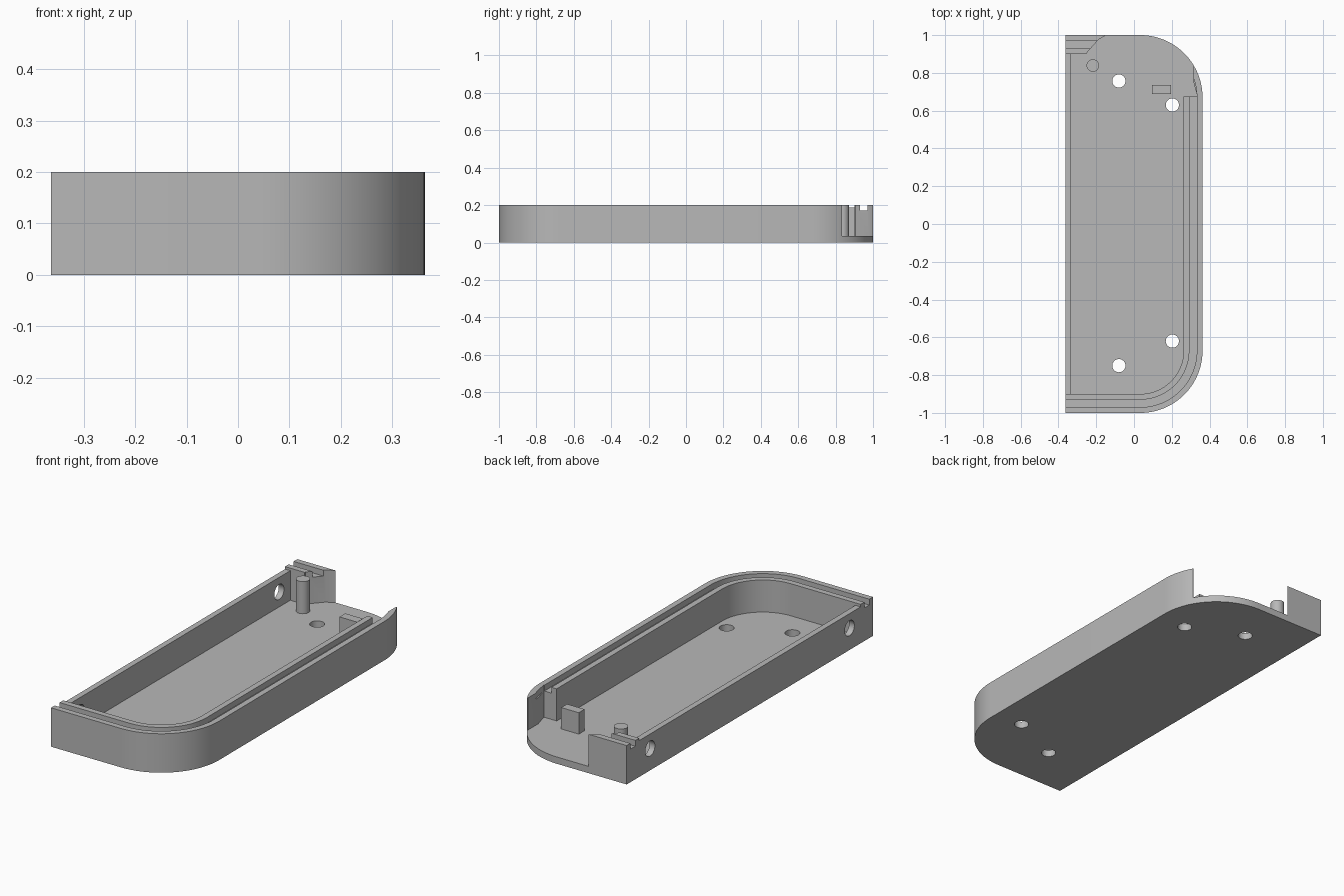
import bpy, bmesh, math
from mathutils import Matrix

cube = bpy.data.objects.get("Cube")
if cube:
    bpy.data.objects.remove(cube, do_unlink=True)

HALF_W, HALF_L, HEIGHT, FLOOR = 0.363, 1.0, 0.2, 0.035
RADIUS = 0.33
RIM, GROOVE_END, WALL = 0.03, 0.07, 0.1

plastic = bpy.data.materials.new("grey plastic")
plastic.use_nodes = True
plastic.diffuse_color = (0.48, 0.48, 0.48, 1)
plastic.node_tree.nodes["Principled BSDF"].inputs["Base Color"].default_value = (0.48, 0.48, 0.48, 1)


def make(name, bm):
    bmesh.ops.recalc_face_normals(bm, faces=bm.faces)
    mesh = bpy.data.meshes.new(name)
    bm.to_mesh(mesh)
    bm.free()
    mesh.materials.append(plastic)
    obj = bpy.data.objects.new(name, mesh)
    bpy.context.collection.objects.link(obj)
    return obj


def prism(name, points, z0, z1):
    bm = bmesh.new()
    face = bm.faces.new([bm.verts.new((x, y, z0)) for x, y in points])
    side = bmesh.ops.extrude_face_region(bm, geom=[face])["geom"]
    verts = [g for g in side if isinstance(g, bmesh.types.BMVert)]
    bmesh.ops.translate(bm, verts=verts, vec=(0, 0, z1 - z0))
    return make(name, bm)


def rect(x0, x1, y0, y1):
    return [(x0, y0), (x1, y0), (x1, y1), (x0, y1)]


def cylinder(name, center, radius, depth, along_x=False):
    bm = bmesh.new()
    turn = Matrix.Rotation(math.pi / 2, 4, "Y") if along_x else Matrix()
    bmesh.ops.create_cone(bm, cap_ends=True, segments=32, radius1=radius, radius2=radius,
                          depth=depth, matrix=Matrix.Translation(center) @ turn)
    return make(name, bm)


def outline(inset, left, steps=24):
    """Open D-shaped path, inset from the outer edge, starting and ending at x = left."""
    r = RADIUS - inset
    cx, cy = HALF_W - RADIUS, HALF_L - RADIUS
    arc = [(cx + r * math.sin(a), cy + r * math.cos(a))
           for a in (math.pi / 2 * i / steps for i in range(steps + 1))]
    back = [(left, HALF_L - inset)] + arc
    return [(x, -y) for x, y in back] + back[::-1]


def select_only(obj):
    bpy.ops.object.select_all(action="DESELECT")
    obj.select_set(True)
    bpy.context.view_layer.objects.active = obj


def cut(target, cutter):
    select_only(target)
    mod = target.modifiers.new("cut", "BOOLEAN")
    mod.operation, mod.solver, mod.object = "DIFFERENCE", "EXACT", cutter
    bpy.ops.object.modifier_apply(modifier=mod.name)
    bpy.data.objects.remove(cutter, do_unlink=True)


# Shell with its cavity, rim groove and lowered flat side wall
shell = prism("case_shell", outline(0, -HALF_W), 0, HEIGHT)
cut(shell, prism("cavity", outline(WALL, -HALF_W + RIM), FLOOR, 0.3))
cut(shell, prism("groove", outline(RIM, -0.5) + outline(GROOVE_END, -0.5)[::-1], 0.17, 0.3))
cut(shell, prism("side_drop", rect(-0.5, -0.3, -0.9, 0.9), 0.187, 0.3))

# Opening at the rounded back corner
opening = [(-0.251, 0.89), (-0.251, 0.905), (-0.188, 0.976), (-0.145, 1.001), (-0.145, 1.2),
           (0.6, 1.2), (0.6, 0.833), (0.315, 0.833), (0.315, 0.75), (0.336, 0.675), (0.1, 0.675)]
cut(shell, prism("opening", opening, FLOOR, 0.3))

# Screw holes in the floor, and round holes in the flat side
for x, y in ((-0.08, 0.757), (0.203, 0.63), (0.203, -0.62), (-0.08, -0.75)):
    cut(shell, cylinder("floor_hole", (x, y, 0), 0.035, 0.2))
for y in (-0.81, 0.81):
    cut(shell, cylinder("side_hole", (-0.4, y, 0.112), 0.039, 0.2, along_x=True))

# Post and block standing on the floor
post = cylinder("post", (-0.218, 0.839, 0.11), 0.033, 0.18)
block = prism("block", rect(0.095, 0.195, 0.688, 0.735), 0.02, 0.145)

for obj in (shell, post, block):
    select_only(obj)
    bpy.ops.object.shade_smooth_by_angle(angle=math.radians(30))
